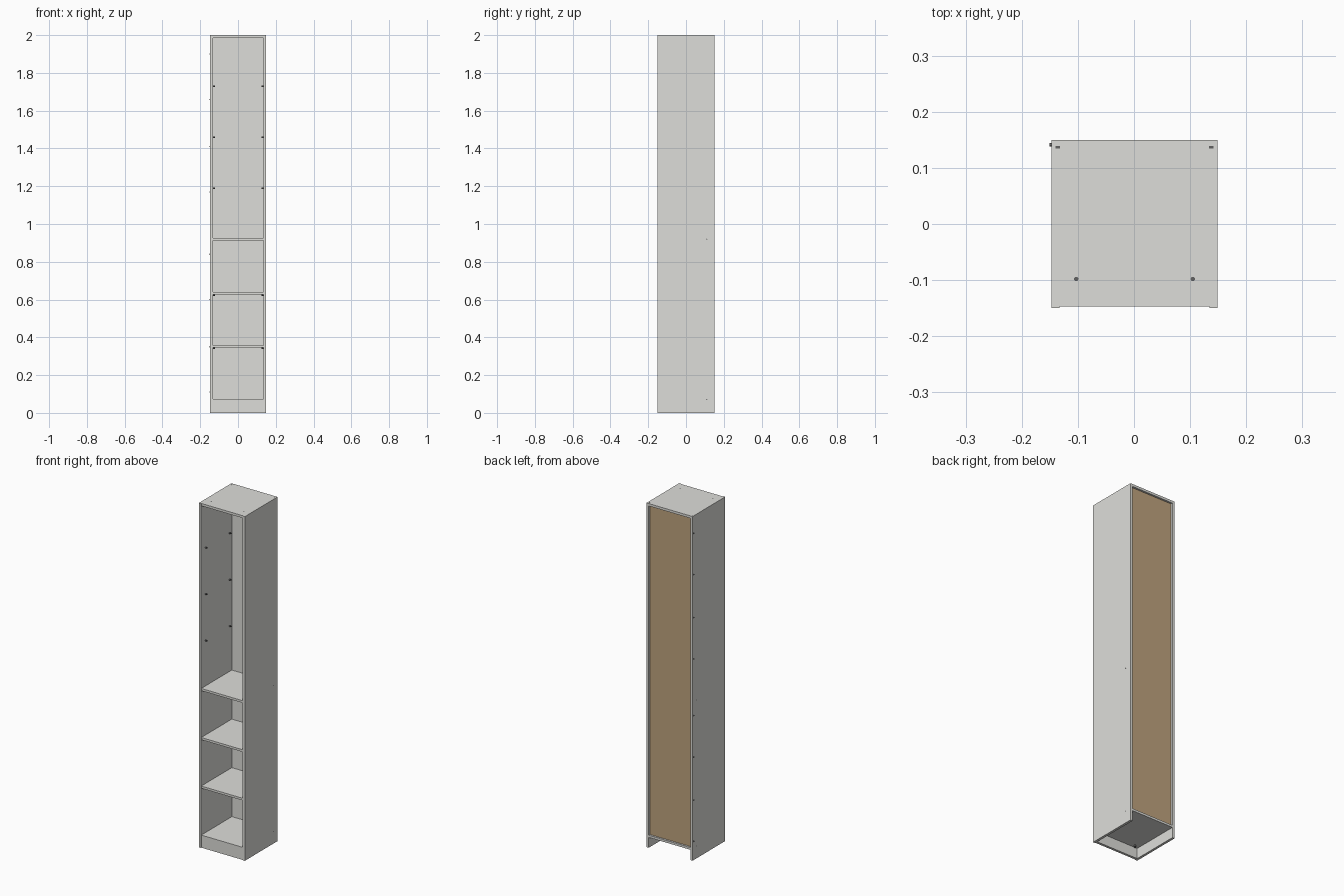
import bpy, bmesh
from mathutils import Matrix, Vector

cube = bpy.data.objects.get("Cube")
if cube:
    bpy.data.objects.remove(cube, do_unlink=True)


def material(name, rgb):
    m = bpy.data.materials.new(name)
    m.use_nodes = True
    m.diffuse_color = (*rgb, 1)
    m.node_tree.nodes["Principled BSDF"].inputs["Base Color"].default_value = (*rgb, 1)
    return m


WHITE = material("white board", (0.73, 0.73, 0.70))
BROWN = material("brown fibreboard", (0.52, 0.37, 0.21))
METAL = material("dark metal", (0.12, 0.12, 0.12))


def finish(bm, name, *mats):
    mesh = bpy.data.meshes.new(name)
    bm.to_mesh(mesh)
    bm.free()
    for m in mats:
        mesh.materials.append(m)
    ob = bpy.data.objects.new(name, mesh)
    bpy.context.collection.objects.link(ob)
    return ob


def board(name, x, y, z, *mats):
    """Box spanning the given (min, max) ranges."""
    bm = bmesh.new()
    size = [b - a for a, b in (x, y, z)]
    mid = [(a + b) / 2 for a, b in (x, y, z)]
    bmesh.ops.create_cube(bm, size=1, matrix=Matrix.LocRotScale(Vector(mid), None, Vector(size)))
    return finish(bm, name, *mats)


def pins(name, axis, radius, length, places):
    """One object holding short round pins along an axis."""
    bm = bmesh.new()
    turn = Vector((0, 0, 1)).rotation_difference(Vector(axis)).to_matrix().to_4x4()
    for p in places:
        bmesh.ops.create_cone(bm, cap_ends=True, segments=12, radius1=radius, radius2=radius,
                              depth=length, matrix=Matrix.Translation(p) @ turn)
    return finish(bm, name, METAL)


LEFT, RIGHT, T = 0.149, -0.147, 0.014
INNER = (RIGHT + T, LEFT - T)
FRONT, BACK = -0.147, 0.15

# Carcass
board("left_side", (LEFT - T, LEFT), (-0.15, BACK), (0, 2), WHITE)
board("right_side", (RIGHT, RIGHT + T), (-0.15, BACK), (0, 2), WHITE)
board("top_panel", INNER, (FRONT, BACK), (2 - T, 2), WHITE)
board("bottom_panel", INNER, (FRONT, BACK), (0.06, 0.073), WHITE)
board("plinth", INNER, (FRONT, FRONT + T), (0, 0.06), WHITE)

# Shelves
for i, z in enumerate((0.345, 0.627, 0.912)):
    board(f"shelf_{i + 1}", INNER, (FRONT, 0.133), (z, z + 0.013), WHITE)

# Back panel, white inside and bare fibreboard behind
back = board("back_panel", INNER, (0.134, 0.139), (0.073, 2 - T), WHITE, BROWN)
for f in back.data.polygons:
    f.material_index = int(f.normal.y > 0.5)

# Shelf supports on the inner walls
pins("shelf_supports", (1, 0, 0), 0.004, 0.012,
     [(x, y, z) for x in (INNER[0] + 0.005, INNER[1] - 0.005) for y in (-0.11, 0.11)
      for z in (0.341, 0.623, 1.19, 1.46, 1.73)])

# Nails along the back edge of the right side
pins("back_nails", (1, 0, 0), 0.003, 0.006,
     [(RIGHT - 0.001, 0.141, z) for z in (0.11, 0.35, 0.6, 0.84, 1.17, 1.41, 1.66, 1.9)])

# Flush fittings
pins("top_screws", (0, 0, 1), 0.004, 0.002, [(x, -0.098, 2 - 0.0008) for x in (-0.103, 0.105)])
pins("bottom_bolts", (0, 0, 1), 0.006, 0.012, [(x, -0.115, 0.054) for x in (-0.103, 0.105)])
pins("side_screws", (1, 0, 0), 0.003, 0.002,
     [(x, 0.11, z) for x in (LEFT - 0.0008, RIGHT + 0.0008) for z in (0.07, 0.92)])

# Groove ends on the side tops
for name, x in (("left_groove_end", 0.138), ("right_groove_end", -0.136)):
    board(name, (x - 0.004, x + 0.004), (0.135, 0.139), (1.998, 2.0004), METAL)
